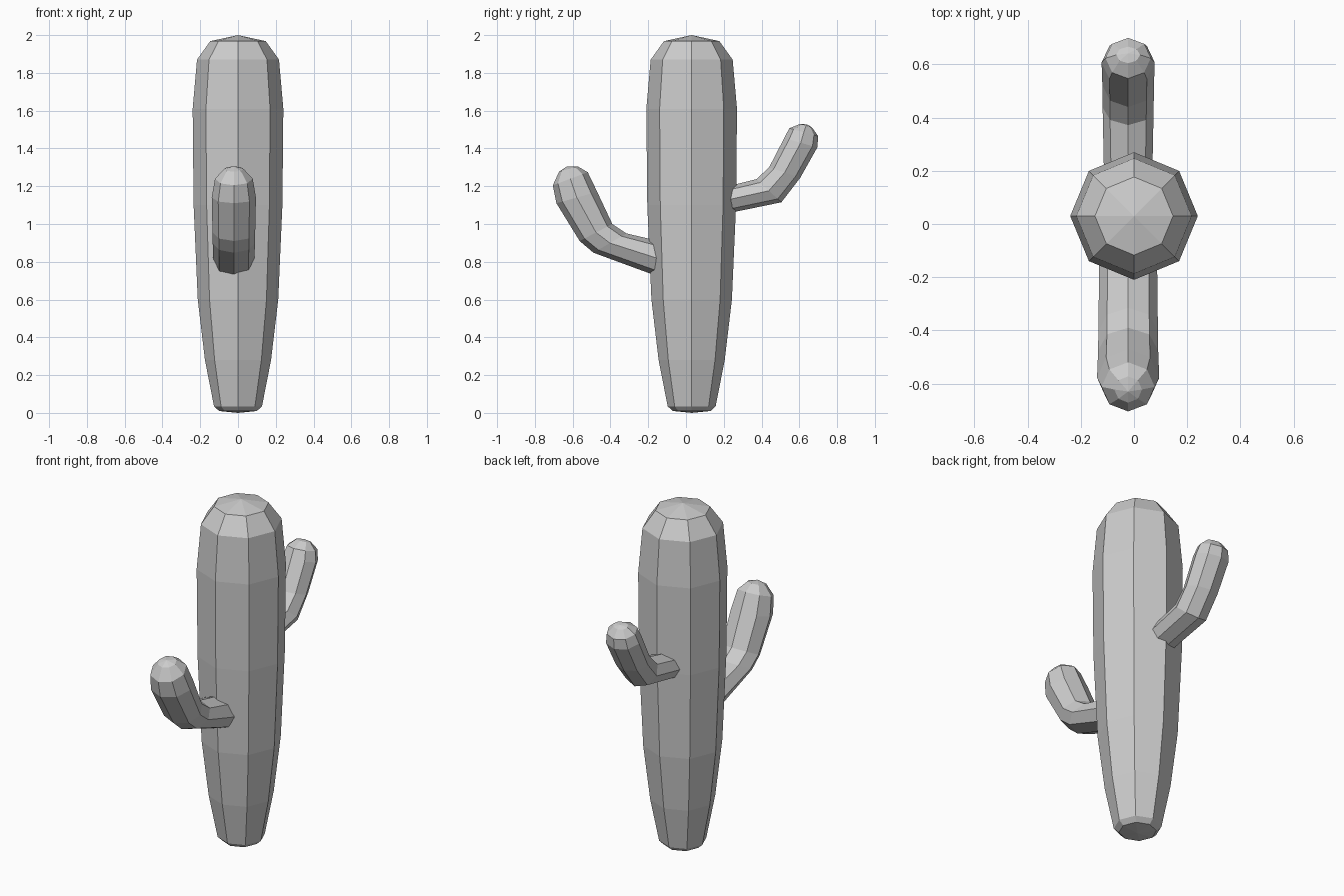
import bpy, bmesh, math
from mathutils import Vector

if "Cube" in bpy.data.objects:
    bpy.data.objects.remove(bpy.data.objects["Cube"])

SIDES = 8


def loft(name, rings, start, end):
    """Skin a list of vertex rings and close both ends with a point."""
    bm = bmesh.new()
    loops = [[bm.verts.new(p) for p in ring] for ring in rings]
    first, last = bm.verts.new(start), bm.verts.new(end)
    for i in range(SIDES):
        j = (i + 1) % SIDES
        for a, b in zip(loops, loops[1:]):
            bm.faces.new((a[i], a[j], b[j], b[i]))
        bm.faces.new((first, loops[0][j], loops[0][i]))
        bm.faces.new((last, loops[-1][i], loops[-1][j]))
    bmesh.ops.recalc_face_normals(bm, faces=bm.faces)
    mesh = bpy.data.meshes.new(name)
    bm.to_mesh(mesh)
    bm.free()
    obj = bpy.data.objects.new(name, mesh)
    bpy.context.collection.objects.link(obj)
    return obj


def ring(centre, u, v):
    """Octagon with corners on the two half-axes u and v."""
    angles = [math.tau * i / SIDES for i in range(SIDES)]
    return [centre + u * math.cos(a) + v * math.sin(a) for a in angles]


def arm(name, sections, tip, x=-0.022):
    """Each section: inner (y, z), outer (y, z), half width in x."""
    rings = []
    for yi, zi, yo, zo, w in sections:
        inner, outer = Vector((x, yi, zi)), Vector((x, yo, zo))
        rings.append(ring((inner + outer) / 2, Vector((w, 0, 0)), (inner - outer) / 2))
    base = sum(rings[0], Vector()) / SIDES
    return loft(name, rings, base, (x, *tip))


# Trunk: (radius, height) profile
profile = [(0.10, 0.01), (0.127, 0.035), (0.175, 0.28), (0.213, 0.60), (0.235, 1.10),
           (0.24, 1.61), (0.217, 1.87), (0.147, 1.968)]
Y = 0.03
loft("trunk",
     [ring(Vector((0, Y, z)), Vector((r, 0, 0)), Vector((0, r, 0))) for r, z in profile],
     (0, Y, 0), (0, Y, 2))

# Front arm, lower and thicker
arm("front_arm", [
    (-0.08, 0.895, -0.06, 0.69, 0.108),
    (-0.315, 0.95, -0.49, 0.848, 0.112),
    (-0.39, 1.00, -0.563, 0.91, 0.113),
    (-0.47, 1.17, -0.686, 1.11, 0.117),
    (-0.52, 1.274, -0.705, 1.205, 0.10),
    (-0.573, 1.305, -0.672, 1.277, 0.052),
], (-0.63, 1.305))

# Back arm, higher and thinner
arm("back_arm", [
    (0.14, 1.18, 0.14, 1.04, 0.090),
    (0.372, 1.237, 0.505, 1.115, 0.096),
    (0.44, 1.30, 0.605, 1.245, 0.097),
    (0.52, 1.455, 0.695, 1.405, 0.10),
    (0.547, 1.507, 0.70, 1.465, 0.085),
    (0.605, 1.53, 0.667, 1.511, 0.045),
], (0.642, 1.527))
